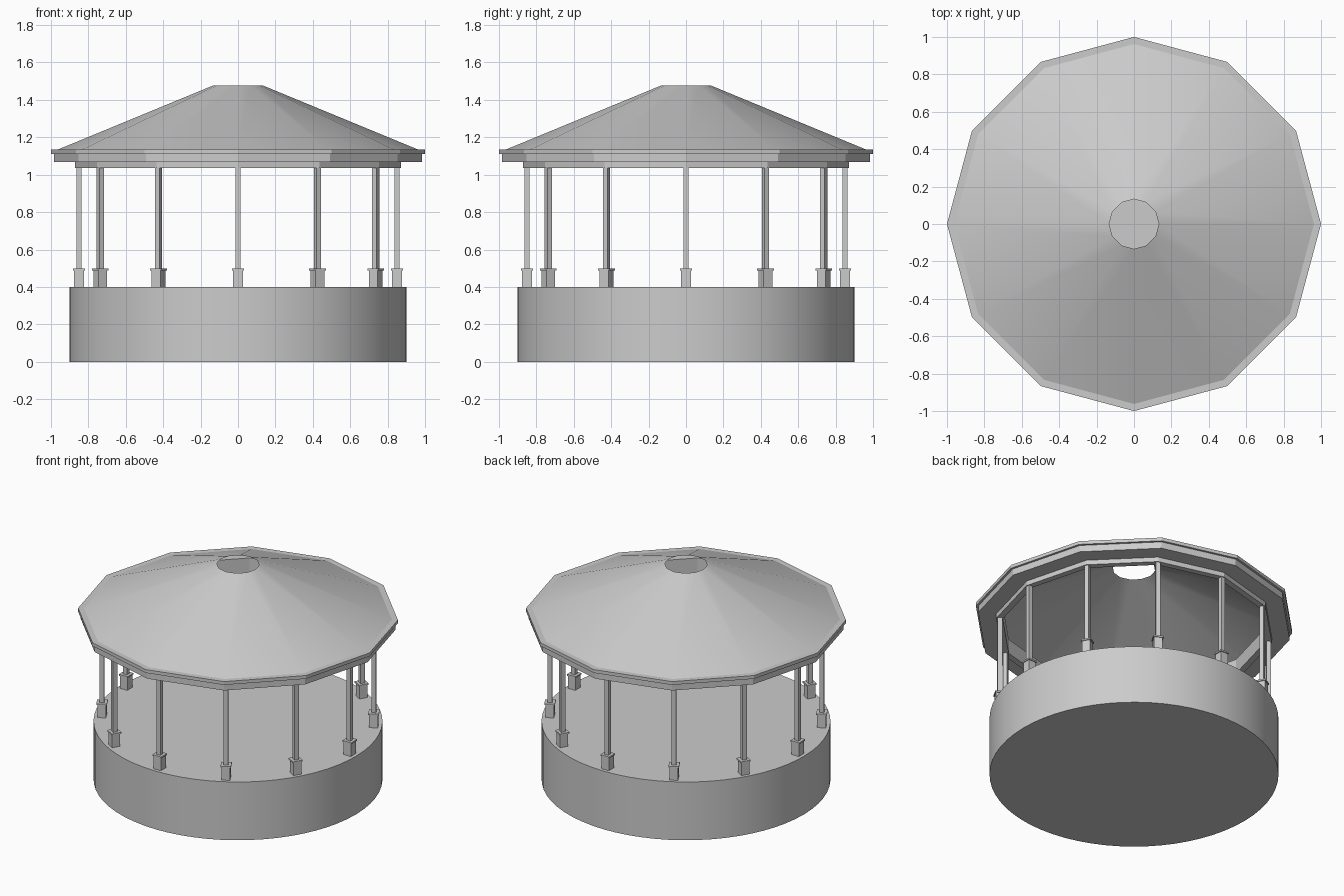
import bpy, bmesh
from math import cos, sin, pi, radians
from mathutils import Matrix

if "Cube" in bpy.data.objects:
    bpy.data.objects.remove(bpy.data.objects["Cube"])


def finish(name, bm, angle=None):
    bmesh.ops.recalc_face_normals(bm, faces=bm.faces)
    me = bpy.data.meshes.new(name)
    bm.to_mesh(me)
    bm.free()
    ob = bpy.data.objects.new(name, me)
    bpy.context.collection.objects.link(ob)
    if angle:
        bpy.ops.object.select_all(action='DESELECT')
        ob.select_set(True)
        bpy.context.view_layer.objects.active = ob
        bpy.ops.object.shade_smooth_by_angle(angle=radians(angle))
    return ob


def revolve(name, profile, sides, closed=False, angle=None):
    """Sweep a (radius, z) profile around the z axis."""
    bm = bmesh.new()
    rings = [[bm.verts.new((r * cos(2 * pi * i / sides), r * sin(2 * pi * i / sides), z))
              for i in range(sides)] for r, z in profile]
    pairs = list(zip(rings, rings[1:]))
    if closed:
        pairs.append((rings[-1], rings[0]))
    for a, b in pairs:
        for i in range(sides):
            j = (i + 1) % sides
            bm.faces.new((a[i], a[j], b[j], b[i]))
    return finish(name, bm, angle)


def band(name, inner, outer, z0, z1):
    return revolve(name, [(outer, z0), (outer, z1), (inner, z1), (inner, z0)], 12, True)


# Round platform
bm = bmesh.new()
bmesh.ops.create_cone(bm, cap_ends=True, segments=64, radius1=0.9, radius2=0.9, depth=0.4,
                      matrix=Matrix.Translation((0, 0, 0.2)))
finish("platform", bm, 30)

# Twelve posts with square footing and cap
for k in range(12):
    bm = bmesh.new()
    turn = Matrix.Rotation(k * pi / 6, 4, 'Z')
    for width, z0, z1 in ((0.054, 0.4, 0.488), (0.066, 0.488, 0.498), (0.029, 0.498, 1.037)):
        m = turn @ Matrix.Translation((0.85, 0, (z0 + z1) / 2)) @ Matrix.Diagonal((width, width, z1 - z0, 1))
        bmesh.ops.create_cube(bm, size=1, matrix=m)
    finish(f"post_{k + 1}", bm)

# Ring beam, fascia and eave edge
band("ring_beam", 0.83, 0.872, 1.035, 1.067)
band("fascia", 0.83, 0.985, 1.067, 1.112)
band("eave_edge", 0.83, 1.0, 1.112, 1.135)

# Roof shell, open at the top
revolve("roof", [(0.962, 1.135), (0.133, 1.477)], 12, angle=30)
